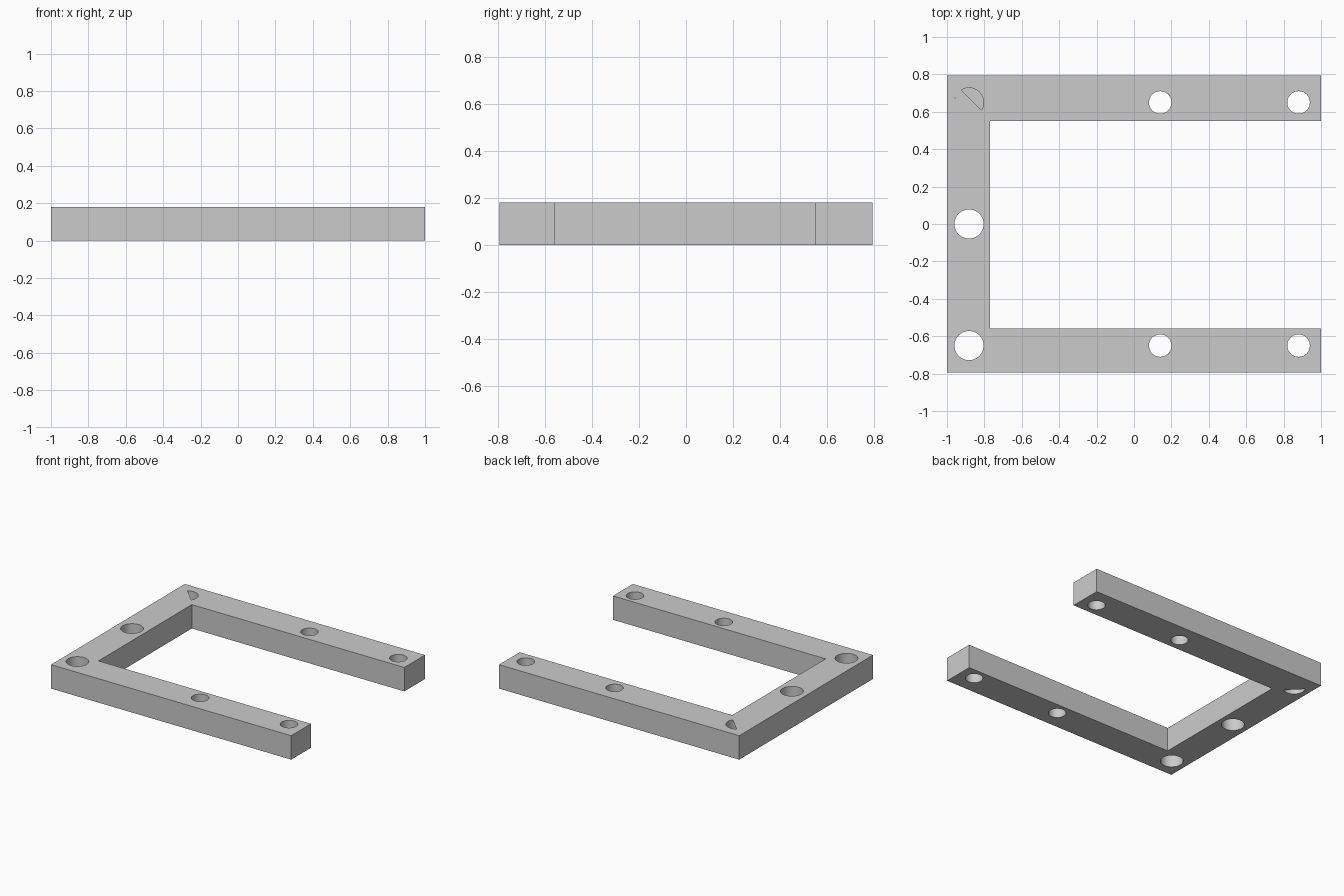
import bpy, bmesh
from math import cos, sin, pi, radians, acos

HEIGHT = 0.18
SEGMENTS = 48

cube = bpy.data.objects.get("Cube")
if cube:
    bpy.data.objects.remove(cube, do_unlink=True)

grey = bpy.data.materials.new("light grey")
grey.use_nodes = True
colour = (0.6, 0.6, 0.6, 1)
grey.diffuse_color = colour
grey.node_tree.nodes["Principled BSDF"].inputs["Base Color"].default_value = colour


def prism(name, outline, z0, z1):
    """Extrude a flat outline from z0 up to z1."""
    bm = bmesh.new()
    face = bm.faces.new([bm.verts.new((x, y, z0)) for x, y in outline])
    top = bmesh.ops.extrude_face_region(bm, geom=[face])["geom"]
    bmesh.ops.translate(bm, vec=(0, 0, z1 - z0),
                        verts=[v for v in top if isinstance(v, bmesh.types.BMVert)])
    bmesh.ops.recalc_face_normals(bm, faces=bm.faces)
    mesh = bpy.data.meshes.new(name)
    bm.to_mesh(mesh)
    bm.free()
    mesh.materials.append(grey)
    obj = bpy.data.objects.new(name, mesh)
    bpy.context.collection.objects.link(obj)
    return obj


def arc(x, y, r, start, sweep, count):
    return [(x + r * cos(start + sweep * i / count),
             y + r * sin(start + sweep * i / count)) for i in range(count + 1)]


# U-shaped frame: one web with two arms
frame = prism("frame", [(-1, -0.795), (1, -0.795), (1, -0.56), (-0.77, -0.56),
                        (-0.77, 0.55), (1, 0.55), (1, 0.795), (-1, 0.795)], 0, HEIGHT)

# Through holes: small ones in the arms, large ones along the web
LARGE = 0.078
holes = [(x, y, 0.06) for x in (0.14, 0.88) for y in (-0.65, 0.65)]
holes += [(-0.882, y, LARGE) for y in (-0.65, 0, 0.65)]
for x, y, r in holes:
    cutter = prism("hole_cutter", arc(x, y, r, 0, 2 * pi, SEGMENTS)[:-1], -0.1, HEIGHT + 0.1)
    cutter.hide_render = True
    cutter.hide_set(True)
    cut = frame.modifiers.new("hole", 'BOOLEAN')
    cut.operation = 'DIFFERENCE'
    cut.solver = 'EXACT'
    cut.object = cutter

# Apply the cuts and remove the cutters
bpy.context.view_layer.update()
cut_mesh = bpy.data.meshes.new_from_object(
    frame.evaluated_get(bpy.context.evaluated_depsgraph_get()))
frame.modifiers.clear()
frame.data = cut_mesh
for obj in [o for o in bpy.data.objects if o.name.startswith("hole_cutter")]:
    bpy.data.objects.remove(obj, do_unlink=True)

# Thin covers over opposite sides of the back corner hole
half = pi - acos(0.018 / LARGE)
for name, middle, z in (("upper_hole_cover", radians(225), HEIGHT - 0.004),
                        ("lower_hole_cover", radians(45), 0)):
    prism(name, arc(-0.882, 0.65, LARGE, middle - half, 2 * half, SEGMENTS // 2), z, z + 0.004)

# Smooth hole walls with crisp rims
bpy.ops.object.select_all(action='DESELECT')
frame.select_set(True)
bpy.context.view_layer.objects.active = frame
bpy.ops.object.shade_smooth_by_angle(angle=radians(30))
